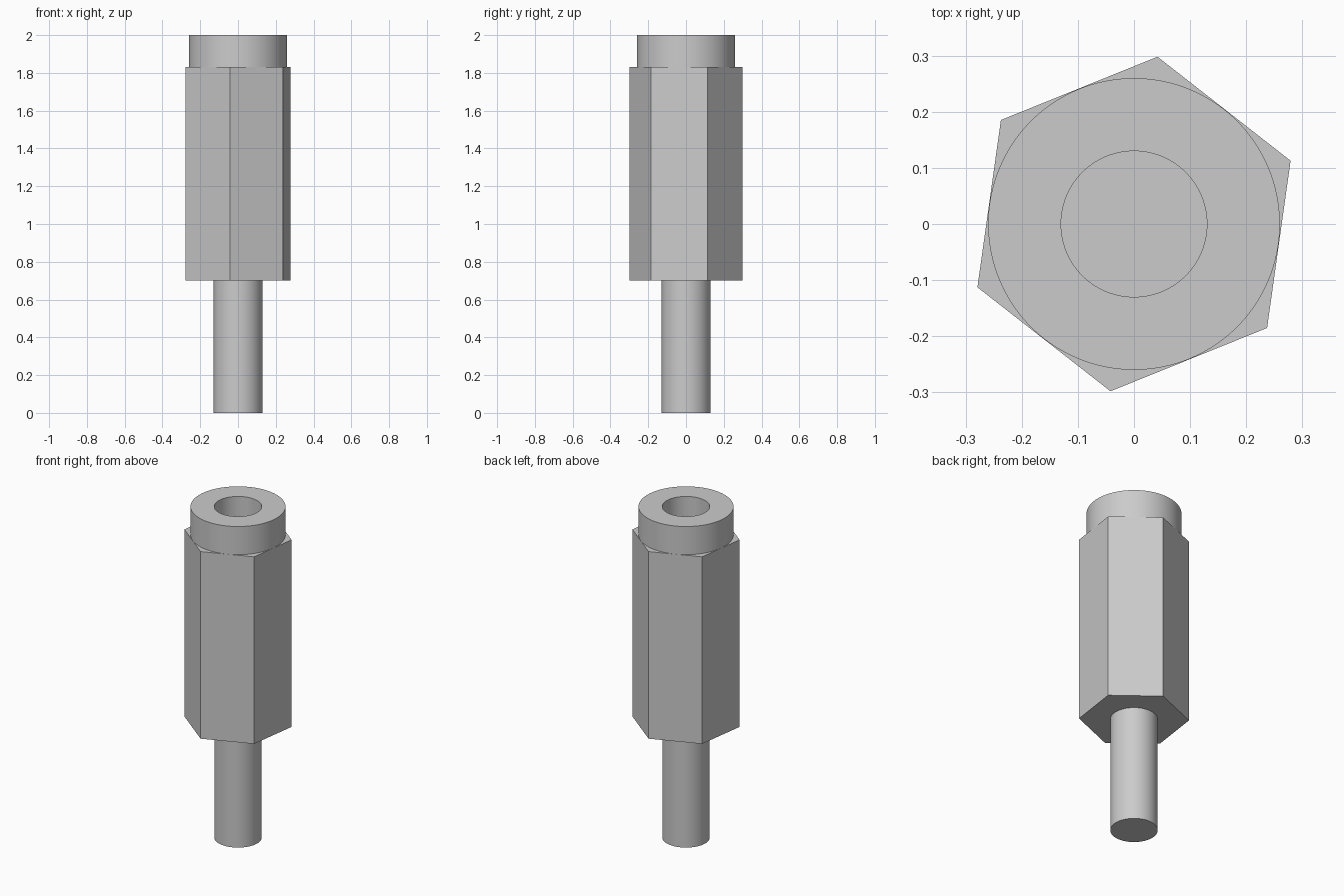
import bpy
import math

cube = bpy.data.objects.get("Cube")
if cube:
    bpy.data.objects.remove(cube, do_unlink=True)

# Plain metal
metal = bpy.data.materials.new("grey_metal")
metal.use_nodes = True
colour = (0.6, 0.6, 0.6, 1)
metal.diffuse_color = colour
metal.node_tree.nodes["Principled BSDF"].inputs["Base Color"].default_value = colour


def prism(name, radius, bottom, top, sides=96, turn=0.0):
    """Upright prism or cylinder between two heights."""
    bpy.ops.mesh.primitive_cylinder_add(
        vertices=sides, radius=radius, depth=top - bottom,
        location=(0, 0, (bottom + top) / 2), rotation=(0, 0, turn))
    obj = bpy.context.object
    obj.name = obj.data.name = name
    obj.data.materials.append(metal)
    return obj


def combine(body, part, operation):
    """Apply a boolean to the body and discard the helper part."""
    part.hide_render = True
    mod = body.modifiers.new(operation.lower(), "BOOLEAN")
    mod.operation = operation
    mod.solver = "EXACT"
    mod.object = part
    bpy.context.view_layer.objects.active = body
    bpy.ops.object.modifier_apply(modifier=mod.name)
    bpy.data.objects.remove(part, do_unlink=True)


# Hexagonal body; the primitive's first corner lies on +y
body = prism("hex_standoff", 0.301, 0.70, 1.83, sides=6, turn=math.radians(-8))

# Round collar and lower stud, fused to the body
combine(body, prism("collar", 0.26, 1.60, 2.0), "UNION")
combine(body, prism("stud", 0.13, 0.0, 0.85), "UNION")

# Blind bore down from the collar
combine(body, prism("bore", 0.13, 1.10, 2.1), "DIFFERENCE")

# Round walls smooth, hexagon edges and rims sharp
bpy.ops.object.select_all(action="DESELECT")
body.select_set(True)
bpy.context.view_layer.objects.active = body
bpy.ops.object.shade_smooth_by_angle(angle=math.radians(30))
